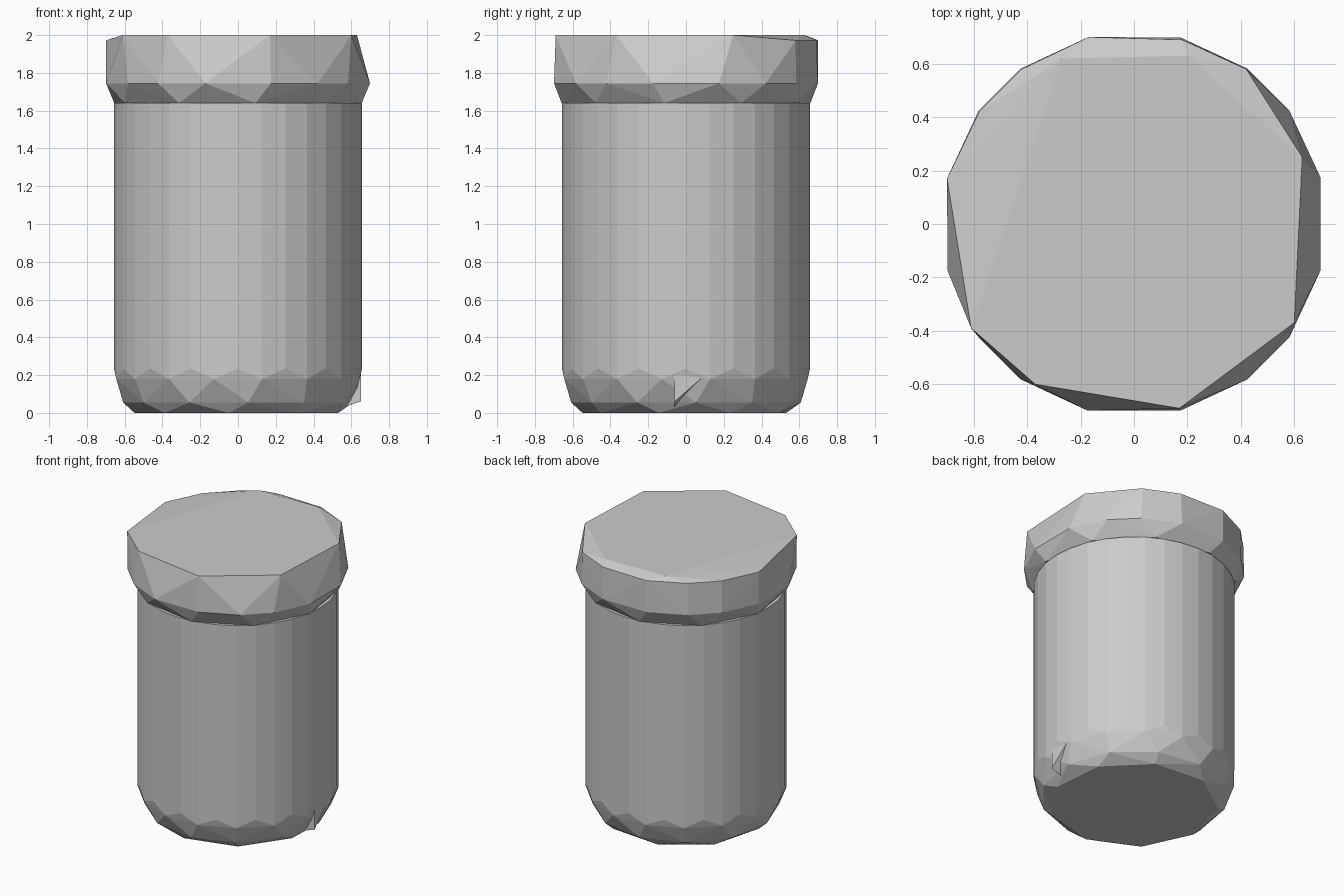
import bpy, bmesh
from math import radians, cos, sin

if "Cube" in bpy.data.objects:
    bpy.data.objects.remove(bpy.data.objects["Cube"])


def ring(radius, z, angles):
    return [(radius * cos(radians(a)), radius * sin(radians(a)), z) for a in angles]


def even(n, offset=0.0):
    return [offset + 360 * i / n for i in range(n)]


def hull(name, points):
    """Faceted solid wrapped around a set of points."""
    bm = bmesh.new()
    for p in points:
        bm.verts.new(p)
    res = bmesh.ops.convex_hull(bm, input=bm.verts[:])
    loose = [v for v in bm.verts if not v.link_faces]
    bmesh.ops.delete(bm, geom=loose, context='VERTS')
    bmesh.ops.recalc_face_normals(bm, faces=bm.faces[:])
    mesh = bpy.data.meshes.new(name)
    bm.to_mesh(mesh)
    bm.free()
    obj = bpy.data.objects.new(name, mesh)
    bpy.context.collection.objects.link(obj)
    return obj


# Jar body: straight wall, then a faceted chamfer with a zigzag upper edge
jar = ring(0.657, 1.64, even(32))
jar += ring(0.657, 0.235, even(16))
jar += ring(0.657, 0.18, even(16, 11.25))
jar += ring(0.61, 0.055, even(12, 5))
jar += ring(0.55, 0.0, even(9, 25))
hull("jar_body", jar)

# Small stray corner at the foot of the right side
hull("foot_chip", [(0.65, -0.06, 0.06), (0.65, -0.06, 0.21),
                   (0.645, 0.10, 0.20), (0.53, -0.06, 0.02)])

# Lid: irregular flat top, a wide rim, narrowing to a coarse lower edge
flat_top = [(0.63, 0.25), (0.60, -0.37), (0.17, -0.69), (-0.37, -0.60),
            (-0.61, -0.39), (-0.27, 0.62), (0.20, 0.63)]
worn_edge = [(-0.70, 0.17), (-0.58, 0.42), (-0.42, 0.58),
             (-0.17, 0.70), (0.18, 0.69), (0.42, 0.58)]
rim_angles = [q + a for q in (0, 90, 180, 270) for a in (14, 36, 54, 76)]
lid = [(x, y, 2.0) for x, y in flat_top]
lid += [(x, y, 1.972) for x, y in worn_edge]
lid += ring(0.72, 1.745, rim_angles)
lid += ring(0.665, 1.64, even(10, -10))
hull("lid", lid)
